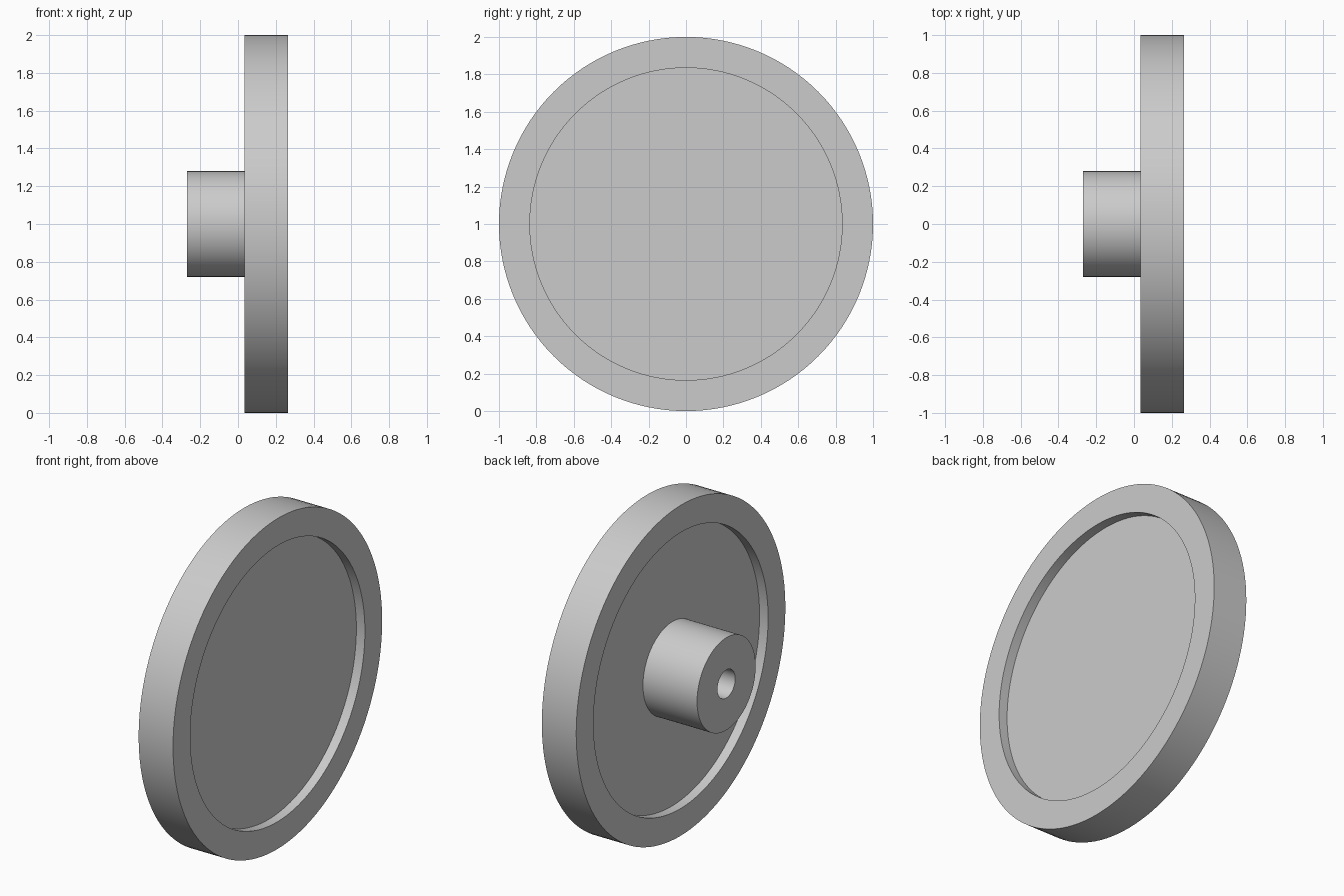
import bpy
import bmesh
from math import radians, tau
from mathutils import Vector

cube = bpy.data.objects.get("Cube")
if cube:
    bpy.data.objects.remove(cube, do_unlink=True)

grey = bpy.data.materials.new("plain grey")
grey.use_nodes = True
colour = (0.6, 0.6, 0.6, 1)
grey.diffuse_color = colour
grey.node_tree.nodes["Principled BSDF"].inputs["Base Color"].default_value = colour


def lathe(name, profile, closed):
    """Turn an (x, radius) profile around the horizontal x axis."""
    bm = bmesh.new()
    verts = [bm.verts.new((x, 0, r)) for x, r in profile]
    pairs = list(zip(verts, verts[1:]))
    if closed:
        pairs.append((verts[-1], verts[0]))
    edges = [bm.edges.new(pair) for pair in pairs]
    bmesh.ops.spin(bm, geom=verts + edges, cent=Vector(), axis=(1, 0, 0),
                   angle=tau, steps=128, use_merge=False)
    bmesh.ops.remove_doubles(bm, verts=bm.verts[:], dist=0.0001)
    bmesh.ops.recalc_face_normals(bm, faces=bm.faces[:])
    mesh = bpy.data.meshes.new(name)
    bm.to_mesh(mesh)
    bm.free()
    mesh.materials.append(grey)
    obj = bpy.data.objects.new(name, mesh)
    obj.location.z = 1
    bpy.context.collection.objects.link(obj)
    bpy.ops.object.select_all(action="DESELECT")
    obj.select_set(True)
    bpy.context.view_layer.objects.active = obj
    bpy.ops.object.shade_smooth_by_angle(angle=radians(30))
    return obj


# Wheel disc: thick rim with a recessed web on both sides
outer, inner = 1.0, 0.835
rim_back, rim_face = 0.035, 0.265
web_back, web_face = 0.092, 0.208
lathe("wheel_disc", [
    (web_face, 0), (web_face, inner), (rim_face, inner), (rim_face, outer),
    (rim_back, outer), (rim_back, inner), (web_back, inner), (web_back, 0),
], closed=False)

# Hub: bored cylinder seated in the web, which closes the bore
hub_end, hub_seat = -0.27, web_back + 0.02
hub_radius, bore = 0.28, 0.085
lathe("hub", [
    (hub_end, bore), (hub_end, hub_radius),
    (hub_seat, hub_radius), (hub_seat, bore),
], closed=True)
